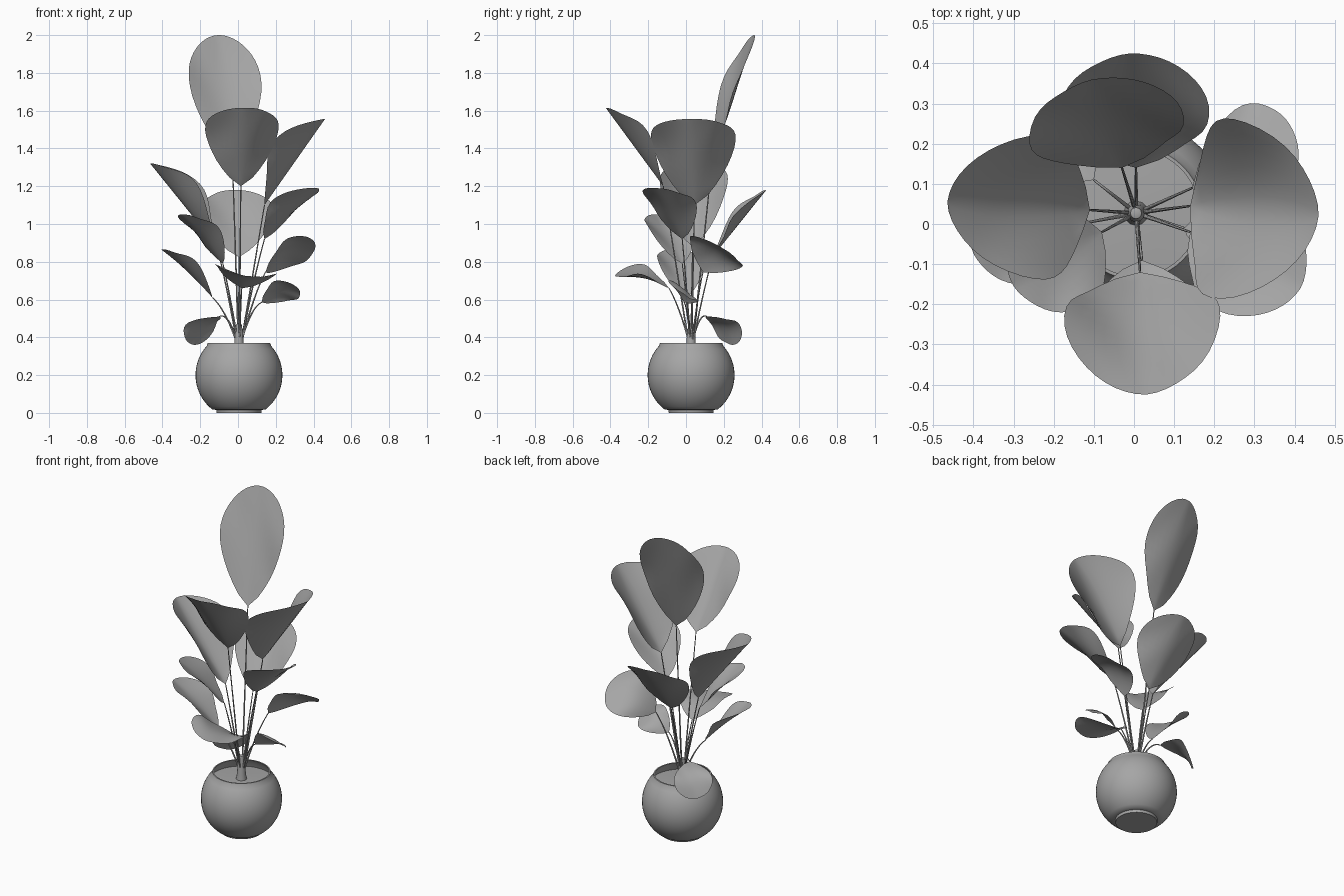
import bpy, bmesh, math
from mathutils import Vector

if "Cube" in bpy.data.objects:
    bpy.data.objects.remove(bpy.data.objects["Cube"])

CX, CY = 0.005, 0.027
grey = bpy.data.materials.new("dark_grey")
grey.diffuse_color = (0.38, 0.38, 0.38, 1)
grey.use_nodes = True
grey.node_tree.nodes["Principled BSDF"].inputs["Base Color"].default_value = grey.diffuse_color


def finish(name, bm, angle=40):
    me = bpy.data.meshes.new(name)
    bm.to_mesh(me)
    bm.free()
    me.materials.append(grey)
    ob = bpy.data.objects.new(name, me)
    bpy.context.collection.objects.link(ob)
    bpy.ops.object.select_all(action='DESELECT')
    bpy.context.view_layer.objects.active = ob
    ob.select_set(True)
    bpy.ops.object.shade_smooth_by_angle(angle=math.radians(angle))
    return ob


def lathe(name, profile, n=48):
    bm = bmesh.new()
    vs = [bm.verts.new((CX + r, CY, z)) for r, z in profile]
    es = [bm.edges.new(p) for p in zip(vs, vs[1:])]
    bmesh.ops.spin(bm, geom=vs + es, cent=(CX, CY, 0), axis=(0, 0, 1),
                   angle=2 * math.pi, steps=n, use_merge=True)
    bmesh.ops.remove_doubles(bm, verts=bm.verts, dist=1e-5)
    bmesh.ops.recalc_face_normals(bm, faces=bm.faces)
    return finish(name, bm)


def leaf(name, base, tip, half_w, cup, roll=0.0, bow=0.0, rows=18, cols=12):
    """Rounded wedge-shaped blade, its sides cupped upward about the midrib."""
    base, tip = Vector(base), Vector(tip)
    axis = (tip - base).normalized()
    side = axis.cross(Vector((0, 0, 1))).normalized()
    up = side.cross(axis)
    side, up = (side * math.cos(roll) + up * math.sin(roll),
                up * math.cos(roll) - side * math.sin(roll))
    bm = bmesh.new()
    grid = []
    for i in range(rows + 1):
        t = math.sin(math.pi / 2 * i / rows)          # finer rows at the tip
        w = max(math.sin(math.pi * t ** 1.42), 0.0) ** 0.5
        row = []
        for j in range(cols + 1):
            s = (2 * j / cols - 1) * w
            lift = (cup * half_w * abs(s) ** 1.6 * (1 - 0.4 * t ** 4)
                    + bow * math.sin(math.pi * t))
            wave = 0.006 * math.sin(9 * t + 4 * s) * abs(s)
            row.append(bm.verts.new(base.lerp(tip, t) + side * s * half_w
                                    + up * (lift + wave)))
        grid.append(row)
    for a, b in zip(grid, grid[1:]):
        for j in range(cols):
            bm.faces.new((a[j], a[j + 1], b[j + 1], b[j]))
    bmesh.ops.remove_doubles(bm, verts=bm.verts, dist=1e-4)
    return finish(name, bm, 60)


def stem(name, base, arch):
    """Thin tapered stalk from the trunk to the leaf base."""
    b = Vector(base)
    root = Vector((CX + b.x * 0.1, CY + (b.y - CY) * 0.1, 0.38))
    mid = root.lerp(b, 0.5) + Vector((0, 0, arch))
    cu = bpy.data.curves.new(name, 'CURVE')
    cu.dimensions = '3D'
    cu.bevel_depth = 0.0035
    cu.bevel_resolution = 1
    cu.materials.append(grey)
    sp = cu.splines.new('POLY')
    sp.points.add(10)
    for i, p in enumerate(sp.points):
        t = i / 10
        q = root * (1 - t) ** 2 + mid * 2 * t * (1 - t) + b * t * t
        p.co = (*q, 1)
        p.radius = 1.5 - 0.7 * t
    ob = bpy.data.objects.new(name, cu)
    bpy.context.collection.objects.link(ob)


# Pot: foot, round body, thin rim and inner wall
R, ZC = 0.23, 0.2
a0, a1 = math.asin(-0.182 / R), math.asin(0.168 / R)
outer = [(R * math.cos(a0 + (a1 - a0) * k / 20),
          ZC + R * math.sin(a0 + (a1 - a0) * k / 20)) for k in range(21)]
outer[-1] = (0.165, 0.37)
lathe("pot", [(0, 0), (0.118, 0), (0.12, 0.016)] + outer
      + [(0.157, 0.37), (0.172, 0.345), (0.182, 0.315)])

# Soil and trunk
lathe("soil", [(0.183, 0.318), (0.1, 0.322), (0, 0.325)])
lathe("trunk", [(0.032, 0.315), (0.025, 0.36), (0.022, 0.42), (0.014, 0.47), (0, 0.475)], 12)

# Leaves: base, tip, half width, cup, roll, bow, stalk arch
leaves = {
    "top_back": ((-0.03, 0.14, 1.35), (-0.105, 0.36, 2.0), 0.195, 0.22, 0.13, 0, 0),
    "top_front": ((0.015, -0.12, 1.2), (0.03, -0.425, 1.615), 0.195, 0.5, 0, 0, 0),
    "big_right": ((0.14, 0.045, 1.1), (0.46, 0.02, 1.555), 0.225, 0.65, 0, 0, 0),
    "big_left": ((-0.11, 0.035, 0.88), (-0.465, 0.055, 1.32), 0.18, 0.75, 0, 0, 0.03),
    "mid_back": ((0.005, 0.14, 0.825), (-0.01, 0.425, 1.18), 0.19, 0.3, 0, 0, 0.03),
    "mid_right": ((0.14, -0.02, 0.92), (0.415, -0.16, 1.19), 0.15, 0.35, 0.1, 0.01, 0.05),
    "mid_left": ((-0.08, -0.02, 0.79), (-0.3, -0.155, 1.05), 0.14, 0.3, 0, 0.01, 0.04),
    "low_back_right": ((0.145, 0.09, 0.745), (0.41, 0.18, 0.88), 0.16, -0.15, 0.6, 0.06, 0.06),
    "low_left": ((-0.135, 0.0, 0.61), (-0.405, -0.06, 0.865), 0.125, 0.4, 0, 0.01, 0.06),
    "low_front": ((0.02, -0.09, 0.66), (0.035, -0.375, 0.725), 0.165, 0.25, 0.18, 0.025, 0.05),
    "low_right": ((0.125, -0.01, 0.585), (0.325, -0.045, 0.65), 0.095, -0.1, 0.65, 0.04, 0.08),
    "bottom_back_left": ((-0.1, 0.11, 0.51), (-0.23, 0.245, 0.36), 0.11, 0.05, 0, 0.045, 0.09),
}
for name, (base, tip, w, cup, roll, bow, arch) in leaves.items():
    leaf(name + "_leaf", base, tip, w, cup, roll, bow)
    stem(name + "_stalk", base, arch)
